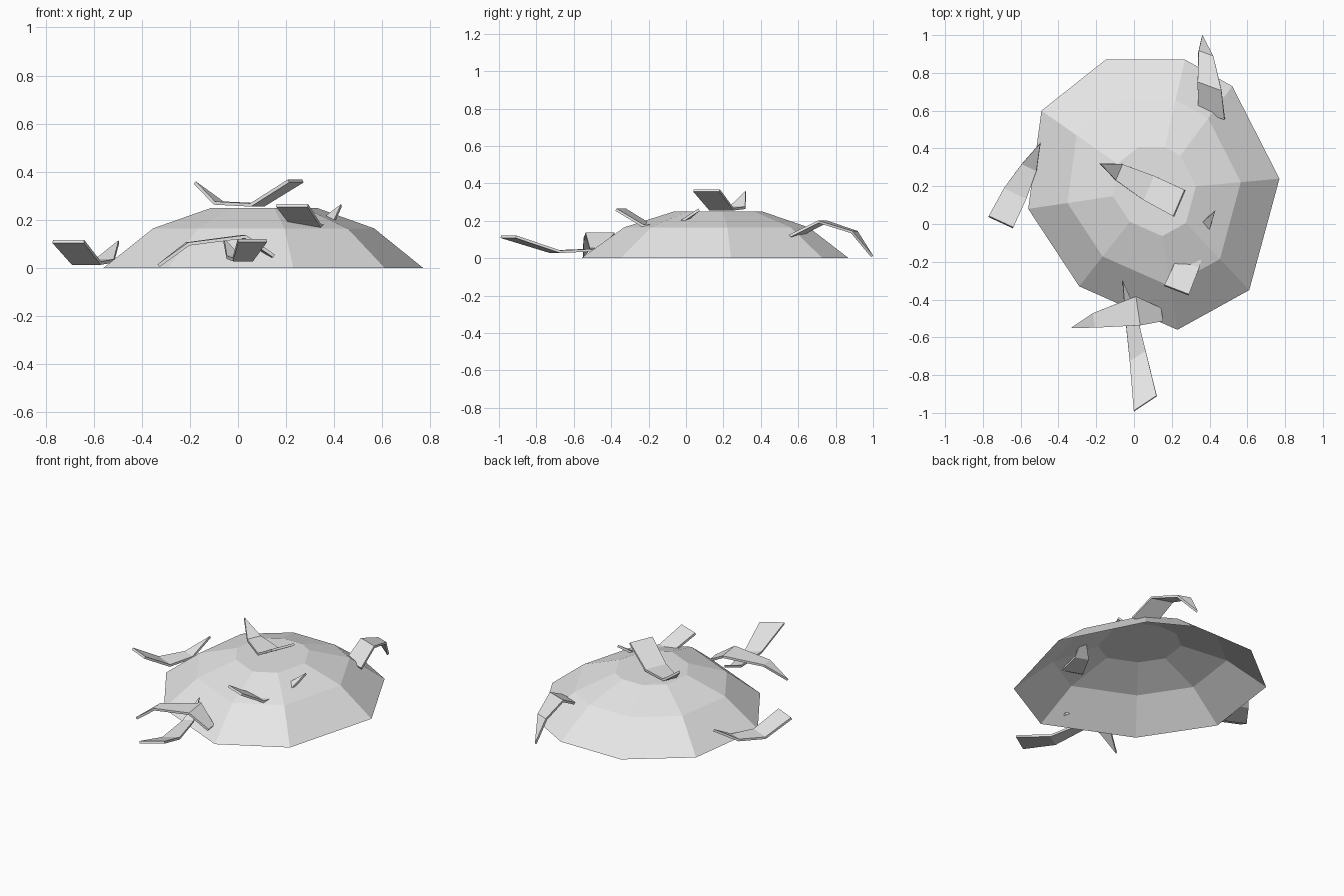
import bpy
import bmesh
from mathutils import Vector

# Remove the default object only
default_cube = bpy.data.objects.get("Cube")
if default_cube:
    bpy.data.objects.remove(default_cube, do_unlink=True)

# One plain pale grey for everything
grey = bpy.data.materials.new("pale grey")
grey.use_nodes = True
colour = (0.8, 0.8, 0.8, 1)
grey.diffuse_color = colour
grey.node_tree.nodes["Principled BSDF"].inputs["Base Color"].default_value = colour


def make_object(name, bm):
    """Turn a bmesh into a flat shaded object with the shared material."""
    mesh = bpy.data.meshes.new(name)
    bm.to_mesh(mesh)
    bm.free()
    mesh.materials.append(grey)
    obj = bpy.data.objects.new(name, mesh)
    bpy.context.scene.collection.objects.link(obj)
    return obj


def make_mound(name, outline, centre, levels):
    """Open faceted dome: the outline shrinks towards the centre at each level."""
    bm = bmesh.new()
    middle = Vector(centre)
    rings = []
    for scale, height in levels:
        ring = []
        for point in outline:
            flat = middle + (Vector(point) - middle) * scale
            ring.append(bm.verts.new((flat.x, flat.y, height)))
        rings.append(ring)
    count = len(outline)
    for lower, upper in zip(rings, rings[1:]):
        for i in range(count):
            j = (i + 1) % count
            bm.faces.new((lower[i], lower[j], upper[j], upper[i]))
    bm.faces.new(rings[-1])
    return make_object(name, bm)


def make_leaf(name, spine, side, taper=(1, 0.92, 0.6)):
    """Bent leaf: blunt end first, narrowing along the spine to a pointed tip."""
    bm = bmesh.new()
    half = Vector(side) / 2
    rows = []
    for point, width in zip(spine, taper):
        centre = Vector(point)
        rows.append([bm.verts.new(centre - half * width),
                     bm.verts.new(centre + half * width)])
    tip = bm.verts.new(spine[-1])
    for near, far in zip(rows, rows[1:]):
        bm.faces.new((near[0], near[1], far[1], far[0]))
    bm.faces.new((rows[-1][0], rows[-1][1], tip))
    bmesh.ops.recalc_face_normals(bm, faces=bm.faces)
    obj = make_object(name, bm)
    # Thin, even blade thickness
    blade = obj.modifiers.new("blade thickness", "SOLIDIFY")
    blade.thickness = 0.014
    blade.offset = 0
    return obj


# Mound: nine uneven sides, counter-clockwise
mound_outline = [(-.15, .87), (-.49, .6), (-.56, .08), (-.29, -.33), (.23, -.56),
                 (.61, -.35), (.77, .24), (.52, .73), (.27, .87)]
make_mound("leaf_mound", mound_outline, (.11, .18),
           [(1, 0), (.69, .165), (.33, .25)])

# Loose leaves lying on and around the mound
make_leaf("front_leaf",
          [(.06, -.95, .115), (.02, -.7, .035), (-.02, -.47, .045), (-.06, -.3, .12)],
          (.12, .08, 0), (1, .7, .45))
make_leaf("front_cross_leaf",
          [(.145, -.48, .05), (.02, -.46, .13), (-.21, -.51, .1), (-.33, -.55, .01)],
          (.01, -.07, 0), (1, 2.2, 1.1))
make_leaf("right_leaf",
          [(-.705, .01, .11), (-.63, .16, .02), (-.555, .3, .03), (-.495, .43, .11)],
          (.13, -.06, 0))
make_leaf("top_leaf",
          [(.24, .11, .362), (.08, .19, .262), (-.08, .275, .27), (-.18, .32, .355)],
          (.06, .14, 0))
make_leaf("back_leaf",
          [(.41, .58, .12), (.4, .73, .195), (.38, .9, .14), (.36, .995, .01)],
          (.14, -.05, 0), (1, .9, .55))
make_leaf("buried_leaf",
          [(.225, -.35, .26), (.285, -.21, .175), (.35, -.05, .17), (.43, .07, .26)],
          (.13, -.05, 0))
